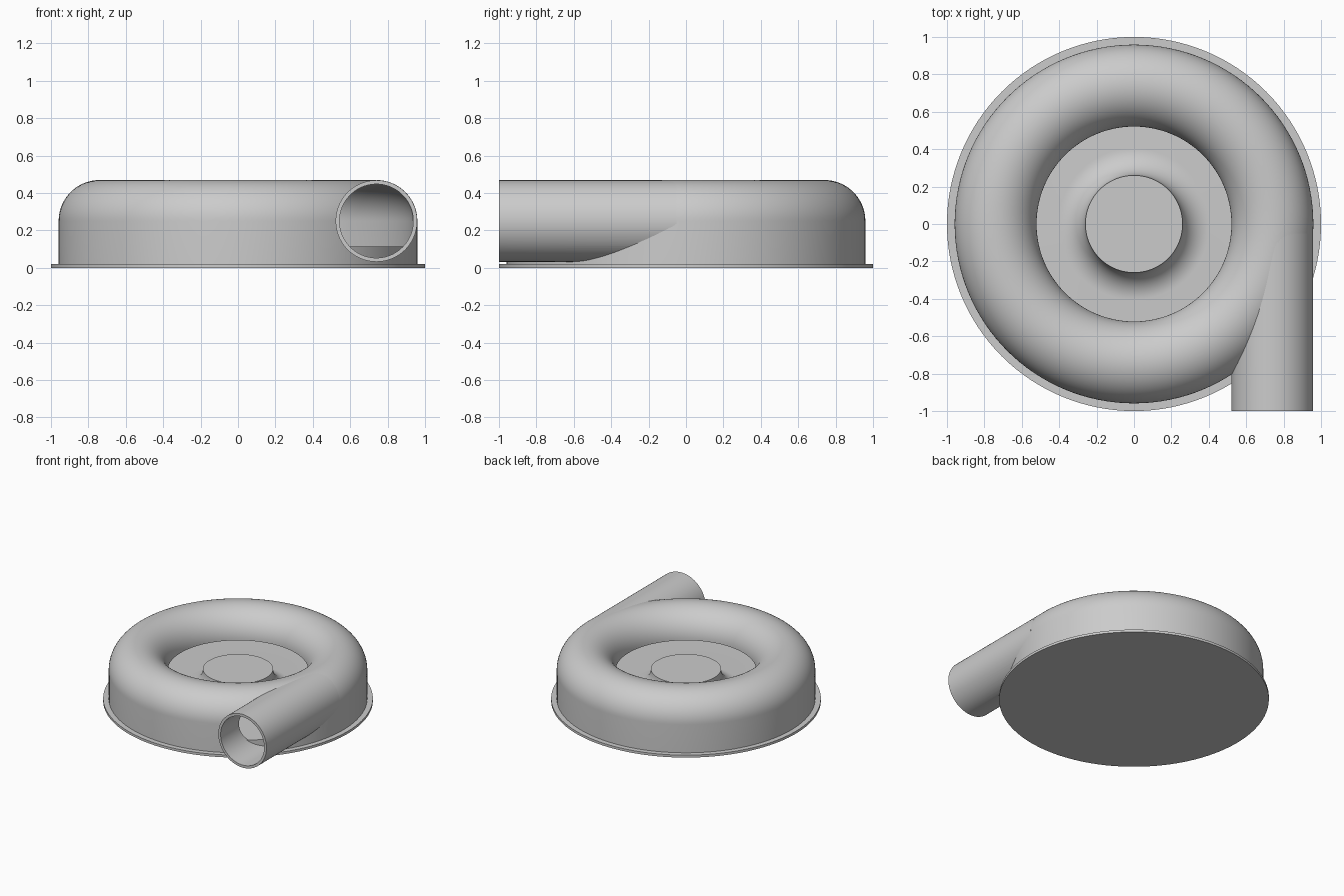
import bpy
import bmesh
import math
from mathutils import Matrix

if "Cube" in bpy.data.objects:
    bpy.data.objects.remove(bpy.data.objects["Cube"], do_unlink=True)

GREY = (0.6, 0.6, 0.6, 1.0)
metal = bpy.data.materials.new("plain_grey")
metal.use_nodes = True
metal.diffuse_color = GREY
metal.node_tree.nodes["Principled BSDF"].inputs["Base Color"].default_value = GREY

TUBE_R, TUBE_Z = 0.74, 0.25      # centre of the volute section
OUTER, INNER = 0.218, 0.198      # outside and inside section radii
SEGMENTS = 128


def add_object(name, bm):
    bmesh.ops.recalc_face_normals(bm, faces=bm.faces)
    mesh = bpy.data.meshes.new(name)
    bm.to_mesh(mesh)
    bm.free()
    mesh.materials.append(metal)
    obj = bpy.data.objects.new(name, mesh)
    bpy.context.collection.objects.link(obj)
    return obj


def arc(cx, cz, radius, start, end, steps=20):
    angles = [math.radians(start + (end - start) * i / steps) for i in range(steps + 1)]
    return [(cx + radius * math.cos(a), cz + radius * math.sin(a)) for a in angles]


def revolve(name, profile, closed):
    """Spin an (r, z) profile about z; closed joins its last point to its first."""
    bm = bmesh.new()
    verts = [bm.verts.new((r, 0, z)) for r, z in profile]
    edges = [bm.edges.new(pair) for pair in zip(verts, verts[1:])]
    if closed:
        edges.append(bm.edges.new((verts[-1], verts[0])))
    bmesh.ops.spin(bm, geom=verts + edges, cent=(0, 0, 0), axis=(0, 0, 1),
                   angle=math.tau, steps=SEGMENTS, use_merge=True)
    bmesh.ops.remove_doubles(bm, verts=bm.verts, dist=1e-5)
    return add_object(name, bm)


def rod(name, radius, y0, y1):
    """Cylinder lying along y on the outlet axis."""
    bm = bmesh.new()
    place = Matrix.Translation((TUBE_R, (y0 + y1) / 2, TUBE_Z)) @ Matrix.Rotation(math.pi / 2, 4, 'X')
    bmesh.ops.create_cone(bm, cap_ends=True, segments=96, radius1=radius,
                          radius2=radius, depth=y1 - y0, matrix=place)
    return add_object(name, bm)


def cut(obj, cutter):
    mod = obj.modifiers.new("cut", 'BOOLEAN')
    mod.operation = 'DIFFERENCE'
    mod.solver = 'EXACT'
    mod.object = cutter
    bpy.context.view_layer.objects.active = obj
    bpy.ops.object.modifier_apply(modifier=mod.name)


# Base flange and the floor with its flared hub
flange = revolve("base_flange", [(0, 0), (1, 0), (1, 0.02), (0, 0.02)], False)
flare = arc(0.405, 0.26, 0.145, 180, 270, 14)
hub = revolve("floor_and_hub", [(0, 0.26)] + flare + [(0.945, 0.115), (0.945, 0.015), (0, 0.015)], False)

# Volute housing: upright outer wall rolling over to an inner lip
outside = arc(TUBE_R, TUBE_Z, OUTER + 0.001, 0, 180, 36)
inside = arc(TUBE_R, TUBE_Z, INNER, 180, 0, 36)
wall_out, wall_in = TUBE_R + OUTER + 0.001, TUBE_R + INNER
housing = revolve("volute_housing", [(wall_out, 0.01)] + outside + inside + [(wall_in, 0.01)], True)

# Outlet pipe, trimmed where it enters the housing
pipe = rod("outlet_pipe", OUTER, -1.0, -0.05)
bore = rod("bore_cutter", INNER - 0.001, -1.2, -0.08)
chamber = revolve("chamber_cutter", [(0, -0.1), (wall_in + 0.003, -0.1)]
                  + arc(TUBE_R, TUBE_Z, INNER + 0.003, 0, 180, 36) + [(0, TUBE_Z)], False)
cut(pipe, bore)
cut(pipe, chamber)
cut(housing, bore)
for helper in (bore, chamber):
    bpy.data.objects.remove(helper, do_unlink=True)

# Smooth the curved surfaces, keep the rims sharp
bpy.ops.object.select_all(action='DESELECT')
for obj in (flange, hub, housing, pipe):
    obj.select_set(True)
bpy.context.view_layer.objects.active = housing
bpy.ops.object.shade_smooth_by_angle(angle=math.radians(30))
